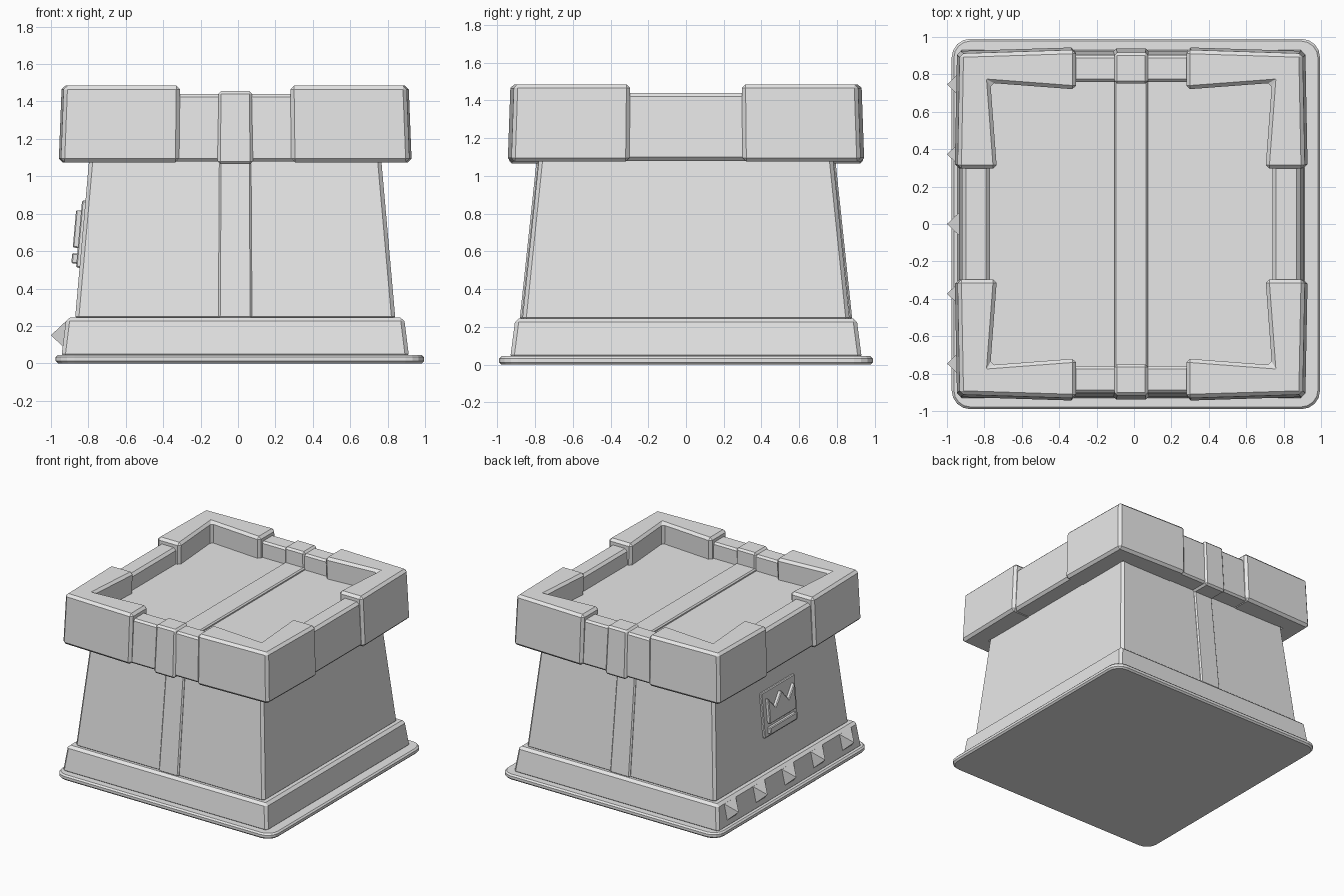
import bpy
import bmesh
import math
from mathutils import Matrix, Vector

if "Cube" in bpy.data.objects:
    bpy.data.objects.remove(bpy.data.objects["Cube"])

CX = -0.015  # tower axis in x

stone = bpy.data.materials.new("stone_grey")
stone.use_nodes = True
stone.diffuse_color = (0.8, 0.8, 0.8, 1)
stone.node_tree.nodes["Principled BSDF"].inputs["Base Color"].default_value = (0.8, 0.8, 0.8, 1)


def finish(name, bm, matrix, bevel=0.0):
    bmesh.ops.recalc_face_normals(bm, faces=bm.faces)
    mesh = bpy.data.meshes.new(name)
    bm.to_mesh(mesh)
    bm.free()
    mesh.materials.append(stone)
    obj = bpy.data.objects.new(name, mesh)
    bpy.context.collection.objects.link(obj)
    obj.matrix_world = matrix
    if bevel:
        mod = obj.modifiers.new("edge_bevel", 'BEVEL')
        mod.width = bevel
        mod.segments = 1
        mod.limit_method = 'ANGLE'
        mod.angle_limit = math.radians(40)
    return obj


def loft(name, low, high, z0, z1, bevel=0.0, matrix=None):
    """Solid between two matching outlines at two heights."""
    bm = bmesh.new()
    a = [bm.verts.new((x, y, z0)) for x, y in low]
    b = [bm.verts.new((x, y, z1)) for x, y in high]
    bm.faces.new(a)
    bm.faces.new(b)
    for i in range(len(a)):
        j = (i + 1) % len(a)
        bm.faces.new((a[i], a[j], b[j], b[i]))
    return finish(name, bm, matrix or Matrix.Translation((CX, 0, 0)), bevel)


def rect(x0, x1, y0, y1):
    return [(x0, y0), (x1, y0), (x1, y1), (x0, y1)]


def square(hx, hy):
    return rect(-hx, hx, -hy, hy)


def rounded(hx, hy, r, steps=4):
    pts = []
    for k, (sx, sy) in enumerate([(1, 1), (-1, 1), (-1, -1), (1, -1)]):
        for i in range(steps + 1):
            t = math.pi / 2 * (k + i / steps)
            pts.append((sx * (hx - r) + r * math.cos(t), sy * (hy - r) + r * math.sin(t)))
    return pts


# Base, skirt and sloping walls
foot = rounded(0.985, 0.99, 0.1)
loft("base_plate", foot, foot, 0, 0.045, 0.012, Matrix.Translation((0.01, 0, 0)))
loft("skirt", square(0.93, 0.932), square(0.903, 0.904), 0.03, 0.245, 0.02)
loft("tower_walls", square(0.857, 0.868), square(0.78, 0.778), 0.23, 1.1, 0.02)

# Parapet floor and low walls between the corner blocks
loft("roof_floor", square(0.9, 0.9), square(0.88, 0.88), 1.085, 1.31)
for s, side in ((-1, "front"), (1, "back")):
    loft(side + "_low_wall", rect(-0.4, 0.4, s * 0.76, s * 0.922),
         rect(-0.4, 0.4, s * 0.76, s * 0.903), 1.08, 1.44, 0.015)
    # Central band: wall strip and parapet clasp
    loft(side + "_wall_strip", rect(-0.09, 0.09, s * 0.7, s * 0.881),
         rect(-0.085, 0.085, s * 0.7, s * 0.791), 0.24, 1.09, 0.01)
    loft(side + "_clasp", rect(-0.095, 0.095, s * 0.75, s * 0.938),
         rect(-0.09, 0.09, s * 0.75, s * 0.915), 1.065, 1.455, 0.015)
for s, side in ((1, "left"), (-1, "right")):
    loft(side + "_low_wall", rect(s * 0.755, s * 0.922, -0.4, 0.4),
         rect(s * 0.755, s * 0.903, -0.4, 0.4), 1.08, 1.44, 0.02)
loft("floor_strip", square(0.09, 0.78), square(0.09, 0.78), 1.3, 1.33, 0.01)

# Flared L-shaped corner blocks
corner = [(0.932, 0.925), (0.3, 0.945), (0.3, 0.73), (0.765, 0.765), (0.73, 0.3), (0.944, 0.3)]
for sx, xs in ((1, "left"), (-1, "right")):
    for sy, ys in ((-1, "front"), (1, "back")):
        low = [(sx * x, sy * y) for x, y in corner]
        high = [(x * 0.983, y * 0.985) for x, y in low]
        loft(f"{ys}_{xs}_corner_block", low, high, 1.075, 1.485, 0.02)

# Row of pyramid studs on the right skirt
for i in range(5):
    bm = bmesh.new()
    bmesh.ops.create_cone(bm, cap_ends=True, segments=4, radius1=0.12, radius2=0,
                          depth=0.09, matrix=Matrix.Rotation(math.pi / 4, 4, 'Z'))
    turn = Matrix.Rotation(-math.pi / 2, 4, 'Y')
    finish(f"stud_{i + 1}", bm, Matrix.Translation((-0.955, (i - 2) * 0.373, 0.15)) @ turn)

# Crown emblem lying on the right wall
slope = 0.09
u = Vector((0, -1, 0))
v = Vector((slope, 0, 1)).normalized()
w = u.cross(v)
place = Matrix((u, v, w)).transposed().to_4x4()
place.translation = (-0.832, 0, 0.69)
panel = square(0.215, 0.18)
loft("emblem_panel", panel, panel, -0.01, 0.018, 0.006, place)
crown = [(-0.17, -0.075), (0.17, -0.075), (0.17, 0.13), (0.085, 0.03),
         (0, 0.13), (-0.085, 0.03), (-0.17, 0.13)]
loft("emblem_crown", crown, crown, 0.01, 0.045, 0.006, place)
bar = rect(-0.17, 0.17, -0.16, -0.105)
loft("emblem_bar", bar, bar, 0.01, 0.045, 0.006, place)
